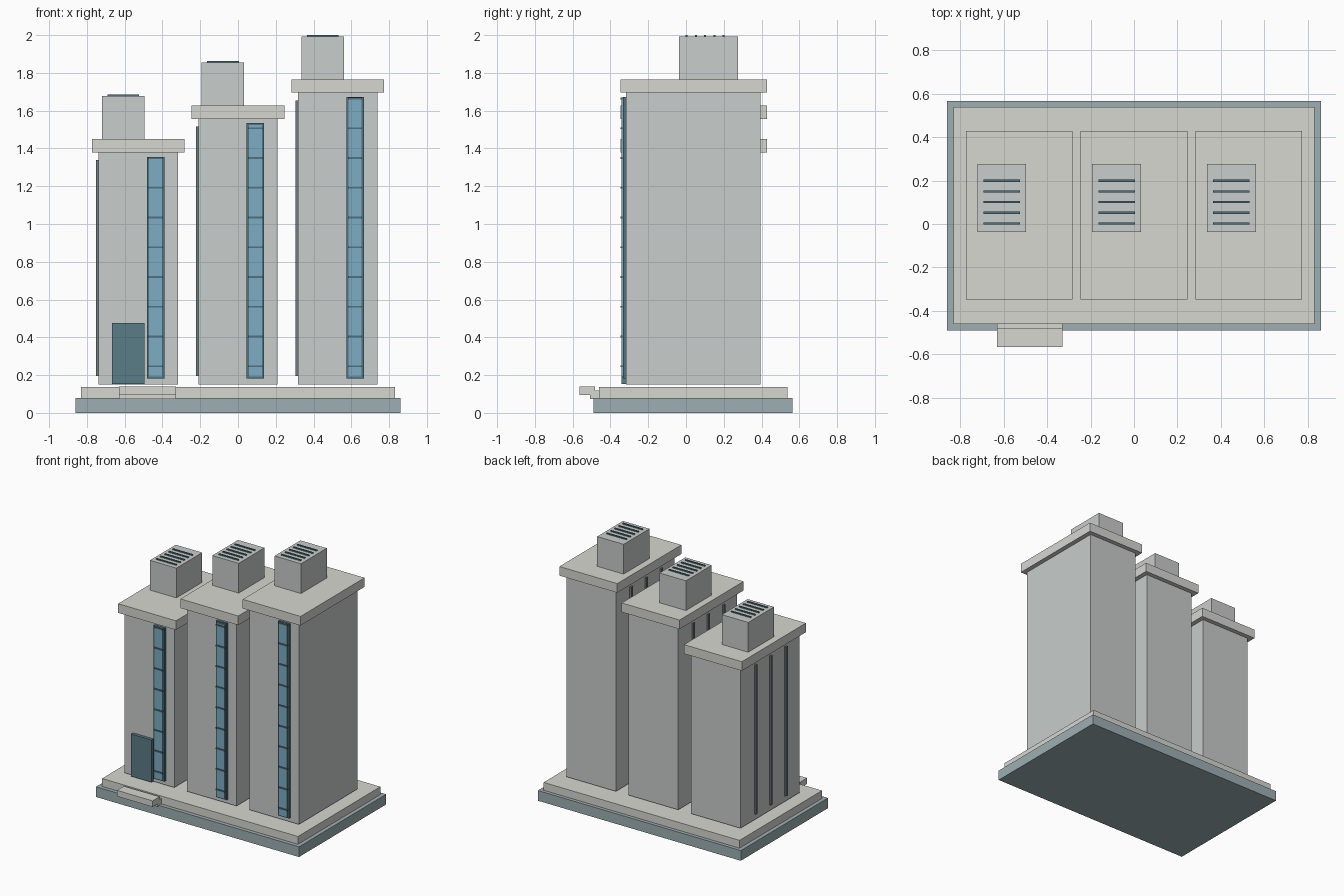
import bpy

if "Cube" in bpy.data.objects:
    bpy.data.objects.remove(bpy.data.objects["Cube"])


def material(name, rgb):
    m = bpy.data.materials.new(name)
    m.diffuse_color = (*rgb, 1)
    m.use_nodes = True
    m.node_tree.nodes["Principled BSDF"].inputs["Base Color"].default_value = m.diffuse_color
    return m


STONE = material("pale_stone", (0.68, 0.68, 0.64))
WALL = material("wall_grey", (0.58, 0.61, 0.60))
BASE = material("blue_grey", (0.34, 0.43, 0.45))
DARK = material("dark_teal", (0.08, 0.17, 0.21))
GLASS = material("glass_blue", (0.20, 0.42, 0.55))
DOOR = material("door_teal", (0.10, 0.20, 0.24))
FIN = material("fin_grey", (0.16, 0.20, 0.22))


def box(name, x, y, z, mat):
    """Box from (min, max) ranges on each axis."""
    bpy.ops.mesh.primitive_cube_add(
        size=1, location=[(a + b) / 2 for a, b in (x, y, z)])
    ob = bpy.context.object
    ob.name = name
    ob.scale = [b - a for a, b in (x, y, z)]
    bpy.ops.object.transform_apply(location=False, rotation=False, scale=True)
    ob.data.materials.append(mat)
    return ob


# Ground slab and plinth
box("base_slab", (-0.86, 0.86), (-0.49, 0.565), (0, 0.078), BASE)
box("plinth", (-0.83, 0.83), (-0.46, 0.538), (0.078, 0.138), STONE)

# Entrance steps and door
box("step_upper", (-0.63, -0.328), (-0.565, -0.481), (0.095, 0.141), STONE)
box("step_lower", (-0.63, -0.328), (-0.507, -0.423), (0.073, 0.119), STONE)
box("entrance_door", (-0.667, -0.495), (-0.341, -0.317), (0.153, 0.477), DOOR)

# Three towers of rising height: centre x, wall top
for i, (cx, top) in enumerate(((-0.528, 1.379), (0, 1.557), (0.528, 1.695)), 1):
    box(f"tower_{i}", (cx - 0.21, cx + 0.21), (-0.317, 0.394), (0.151, top), WALL)
    box(f"roof_cap_{i}", (cx - 0.245, cx + 0.245), (-0.347, 0.428),
        (top, top + 0.07), STONE)

    # Roof plant room with vent slats
    px, roof = cx - 0.08, top + 0.298
    box(f"plant_room_{i}", (px - 0.112, px + 0.112), (-0.037, 0.275),
        (top + 0.07, roof), WALL)
    for k in range(5):
        y = 0.003 + 0.049 * k
        box(f"vent_slat_{i}_{k}", (px - 0.084, px + 0.084), (y - 0.005, y + 0.005),
            (roof - 0.002, roof + 0.008), DARK)

    # Vertical window strip: frame, glass and floor bars
    wx, w_top = cx + 0.092, top - 0.023
    box(f"window_frame_{i}", (wx - 0.046, wx + 0.046), (-0.334, -0.316),
        (0.183, w_top), DARK)
    box(f"window_glass_{i}", (wx - 0.034, wx + 0.034), (-0.341, -0.333),
        (0.193, w_top - 0.01), GLASS)
    z = 0.247
    while z < w_top:
        box(f"window_bar_{i}", (wx - 0.037, wx + 0.037), (-0.348, -0.333),
            (z - 0.005, z + 0.005), DARK)
        z += 0.1575

    # Thin fins on the left wall
    for k, y in enumerate((0.217, 0.035, -0.15)):
        box(f"wall_fin_{i}_{k}", (cx - 0.223, cx - 0.208), (y - 0.01, y + 0.01),
            (0.196, top - 0.041), FIN)
